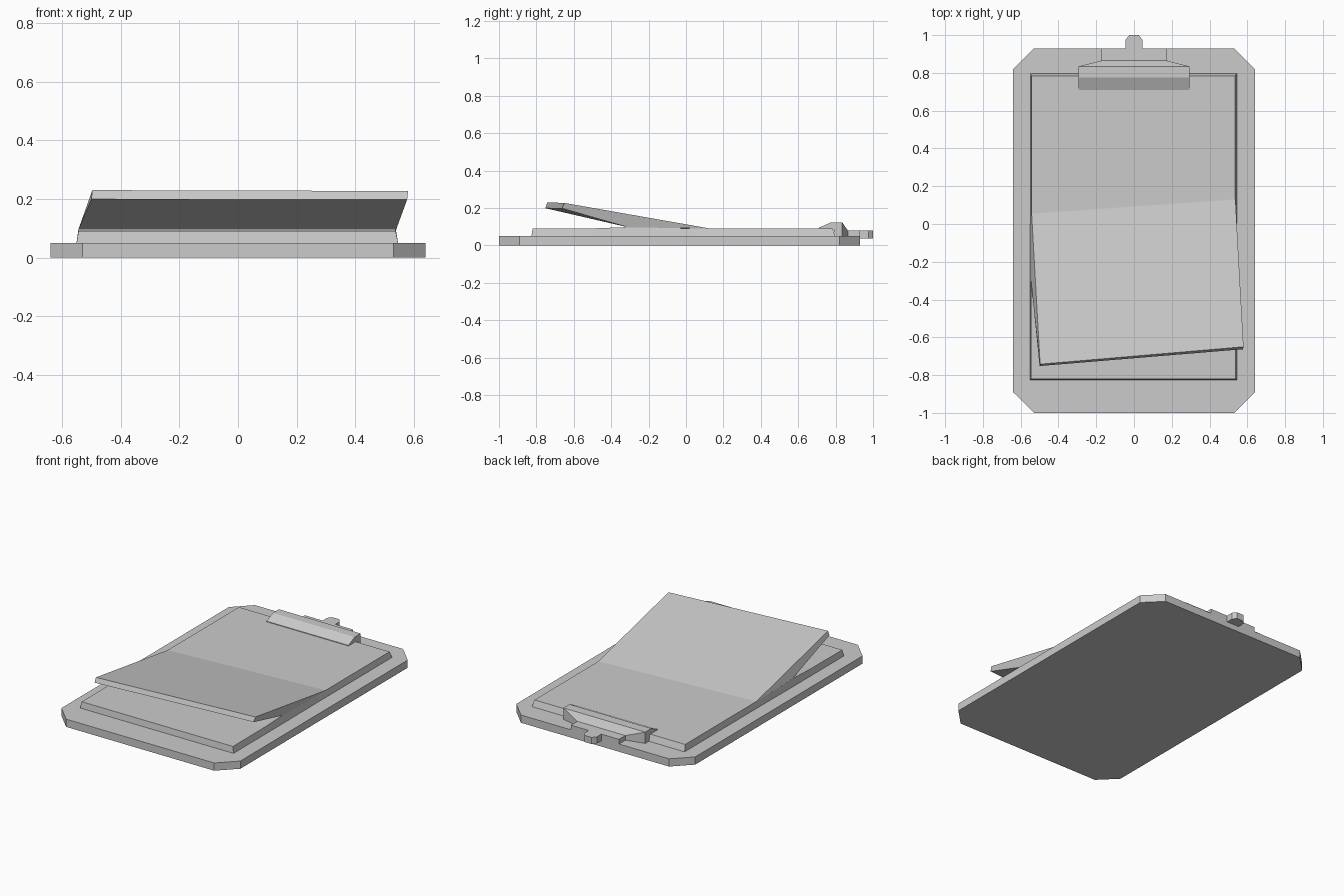
import bpy
import bmesh

cube = bpy.data.objects.get("Cube")
if cube:
    bpy.data.objects.remove(cube, do_unlink=True)

grey = bpy.data.materials.new("plain_grey")
grey.use_nodes = True
grey.diffuse_color = (0.6, 0.6, 0.6, 1)
grey.node_tree.nodes["Principled BSDF"].inputs["Base Color"].default_value = (0.6, 0.6, 0.6, 1)


def loft(name, rings):
    """Skin matching closed rings of 3D points and cap both ends."""
    bm = bmesh.new()
    loops = [[bm.verts.new(p) for p in ring] for ring in rings]
    for a, b in zip(loops, loops[1:]):
        for i in range(len(a)):
            j = (i + 1) % len(a)
            bm.faces.new((a[i], a[j], b[j], b[i]))
    bm.faces.new(loops[0][::-1])
    bm.faces.new(loops[-1])
    bmesh.ops.recalc_face_normals(bm, faces=bm.faces)
    mesh = bpy.data.meshes.new(name)
    bm.to_mesh(mesh)
    bm.free()
    mesh.materials.append(grey)
    obj = bpy.data.objects.new(name, mesh)
    bpy.context.collection.objects.link(obj)
    return obj


def slab(name, half_outline, low, high):
    """Extrude an outline mirrored in x; points run up the +x side."""
    outline = half_outline + [(-x, y) for x, y in reversed(half_outline)]
    return loft(name, [[(x, y, z) for x, y in outline] for z in (low, high)])


def section(y, half_width, low, high):
    return [(-half_width, y, low), (half_width, y, low),
            (half_width, y, high), (-half_width, y, high)]


# Backing board with cut corners
slab("board", [(0.53, -1), (0.64, -0.89), (0.64, 0.82), (0.53, 0.93)], 0, 0.05)

# Paper stack: narrower at the top, slightly raised below the lifted sheets
loft("paper_stack", [
    [(-w - 0.003, y, z), (w - 0.003, y, z), (w + 0.005, yb, 0.05), (-w - 0.01, yb, 0.05)]
    for w, y, z, yb in [(0.541, -0.82, 0.09, -0.826), (0.541, -0.5, 0.091, -0.5),
                        (0.541, -0.31, 0.098, -0.31), (0.539, 0.05, 0.09, 0.05),
                        (0.539, 0.783, 0.09, 0.798)]])

# Lifted sheets, skewed sideways as they rise towards the front
loft("lifted_sheets", [
    [(-0.542, 0.055, 0.09), (-0.497, -0.742, 0.23),
     (-0.5, -0.752, 0.199), (-0.544, -0.31, 0.097)],
    [(0.537, 0.13, 0.09), (0.58, -0.65, 0.227),
     (0.577, -0.663, 0.198), (0.54, -0.31, 0.097)]])

# Clip jaw
jaw = [(0.71, 0.086), (0.71, 0.094), (0.775, 0.123),
       (0.835, 0.123), (0.835, 0.05), (0.79, 0.05), (0.79, 0.086)]
loft("clip_jaw", [[(x, y, z) for y, z in jaw] for x in (-0.293, 0.293)])

# Clip back plate tapering away from the jaw
loft("clip_plate", [section(0.835, 0.293, 0.05, 0.123),
                    section(0.865, 0.172, 0.05, 0.08),
                    section(0.93, 0.172, 0.05, 0.08)])

# Hanging tab with cut corners
slab("clip_tab", [(0.045, 0.93), (0.045, 0.975), (0.025, 1.0)], 0.037, 0.08)
